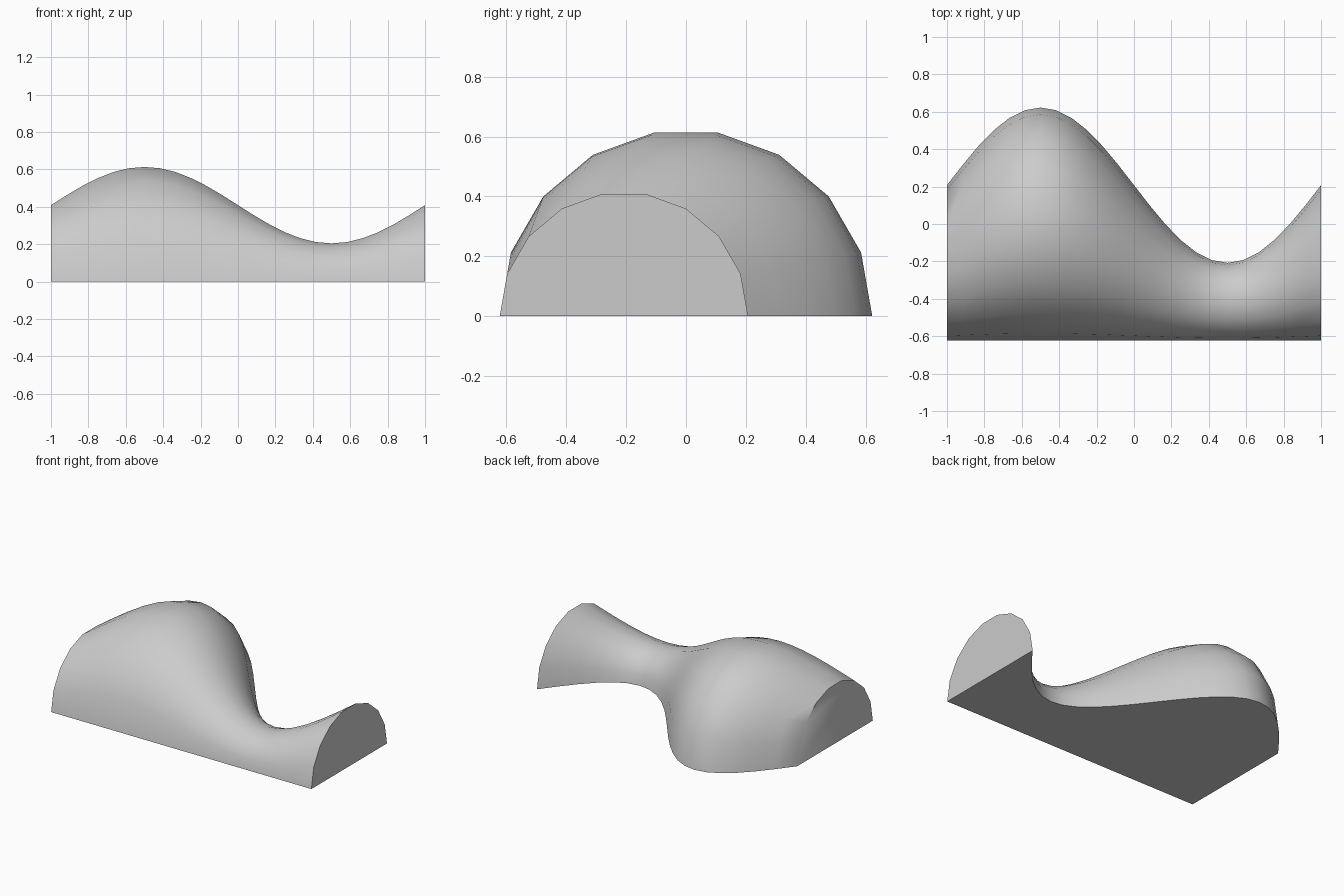
import bpy
import bmesh
from math import sin, cos, pi, radians

if "Cube" in bpy.data.objects:
    bpy.data.objects.remove(bpy.data.objects["Cube"], do_unlink=True)

RINGS = 24      # steps along the length
ARC = 9         # facets around each half circle
MEAN = 0.415    # average radius
SWING = 0.2075  # radius change along the wave
FRONT = -0.6225

# Plain grey material
grey = bpy.data.materials.new("plain_grey")
grey.use_nodes = True
colour = (0.6, 0.6, 0.6, 1)
grey.diffuse_color = colour
grey.node_tree.nodes["Principled BSDF"].inputs["Base Color"].default_value = colour

# Half-round sections standing on a straight front edge, swelling as a sine wave
bm = bmesh.new()
sections = []
for i in range(RINGS + 1):
    x = -1 + 2 * i / RINGS
    r = MEAN - SWING * sin(pi * x)
    sections.append([
        bm.verts.new((x, FRONT + r - r * cos(pi * j / ARC), r * sin(pi * j / ARC)))
        for j in range(ARC + 1)])

# Curved skin and flat underside
for a, b in zip(sections, sections[1:]):
    for j in range(ARC + 1):
        k = (j + 1) % (ARC + 1)
        bm.faces.new((a[j], a[k], b[k], b[j]))

# End caps
bm.faces.new(sections[0])
bm.faces.new(sections[-1])
bmesh.ops.recalc_face_normals(bm, faces=bm.faces)

mesh = bpy.data.meshes.new("wavy_half_round_solid")
bm.to_mesh(mesh)
bm.free()
mesh.materials.append(grey)
solid = bpy.data.objects.new("wavy_half_round_solid", mesh)
bpy.context.collection.objects.link(solid)

# Smooth skin with crisp rims
bpy.ops.object.select_all(action="DESELECT")
solid.select_set(True)
bpy.context.view_layer.objects.active = solid
bpy.ops.object.shade_smooth_by_angle(angle=radians(40))
